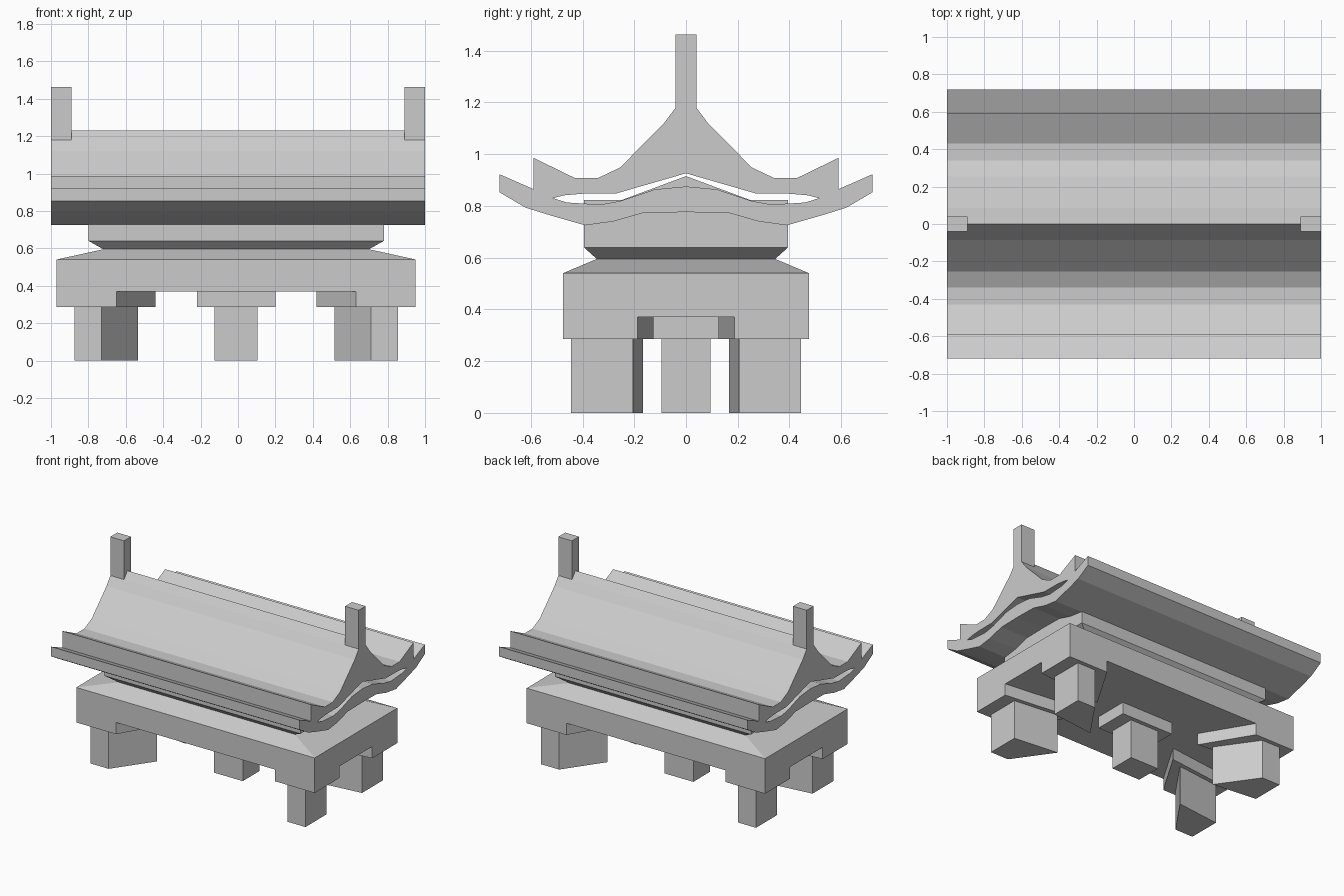
import bpy, bmesh

if "Cube" in bpy.data.objects:
    bpy.data.objects.remove(bpy.data.objects["Cube"])

CX = -0.01  # the base sits very slightly off the roof centre


def finish(bm, name):
    bmesh.ops.recalc_face_normals(bm, faces=bm.faces)
    mesh = bpy.data.meshes.new(name)
    bm.to_mesh(mesh)
    bm.free()
    ob = bpy.data.objects.new(name, mesh)
    bpy.context.collection.objects.link(ob)
    return ob


def prism(name, pts, vec):
    """Extrude a flat polygon of 3D points along vec."""
    bm = bmesh.new()
    face = bm.faces.new([bm.verts.new(p) for p in pts])
    ext = bmesh.ops.extrude_face_region(bm, geom=[face], use_keep_orig=True)
    bmesh.ops.translate(bm, vec=vec, verts=[v for v in ext["geom"]
                                            if isinstance(v, bmesh.types.BMVert)])
    return finish(bm, name)


def box(name, x0, x1, y0, y1, z0, z1):
    return prism(name, [(x0, y0, z0), (x1, y0, z0), (x1, y1, z0), (x0, y1, z0)],
                 (0, 0, z1 - z0))


def stack(name, levels):
    """Rectangular loft: each level is (half x, half y, z)."""
    bm = bmesh.new()
    rings = [[bm.verts.new((CX + sx * hx, sy * hy, z))
              for sx, sy in ((-1, -1), (1, -1), (1, 1), (-1, 1))]
             for hx, hy, z in levels]
    for a, b in zip(rings, rings[1:]):
        for i in range(4):
            j = (i + 1) % 4
            bm.faces.new((a[i], a[j], b[j], b[i]))
    bm.faces.new(rings[0])
    bm.faces.new(rings[-1])
    return finish(bm, name)


# Roof: half section (y, z) with the long slot, extruded and mirrored
outer = [(0, 1.23), (.04, 1.18), (.085, 1.12), (.255, .948), (.34, .908),
         (.43, .908), (.59, .986), (.59, .865), (.72, .922), (.72, .852),
         (.62, .793), (.53, .765), (.39, .725), (.28, .74), (.165, .773), (0, .776)]
slot = [(0, .875), (.12, .864), (.25, .82), (.33, .805), (.46, .813), (.515, .83),
        (.47, .841), (.40, .847), (.27, .848), (0, .926)]
roof = prism("roof", [(-1, y, z) for y, z in outer + slot], (2, 0, 0))
bm = bmesh.new()
bm.from_mesh(roof.data)
bmesh.ops.delete(bm, geom=[f for f in bm.faces if all(abs(v.co.y) < 1e-5 for v in f.verts)],
                 context='FACES')
bm.to_mesh(roof.data)
bm.free()
mirror = roof.modifiers.new("mirror", 'MIRROR')
mirror.use_axis = (False, True, False)

# Ridge end posts
box("ridge_post_left", -1, -.89, -.04, .04, 1.18, 1.462)
box("ridge_post_right", .89, 1, -.04, .04, 1.18, 1.462)

# Body under the roof, with its low gable
gable = [(.395, .64), (.395, .822), (.25, .822), (0, .915)]
section = gable + [(-y, z) for y, z in reversed(gable[:-1])]
prism("body", [(CX - .79, y, z) for y, z in section], (1.58, 0, 0))

# Flared base and narrow waist
stack("base", [(.96, .475, .37), (.96, .475, .54), (.71, .345, .595), (.79, .395, .64)])

# Central foot with its bracket
box("centre_bracket", CX - .21, CX + .21, -.125, .125, .285, .37)
box("centre_foot", CX - .115, CX + .115, -.095, .095, 0, .285)

# Four kite-shaped corner feet and brackets
bracket = [(.96, .475), (.64, .475), (.43, .125), (.96, .187)]
foot = [(.865, .445), (.72, .445), (.525, .167), (.865, .205)]
for sx, side in ((-1, "left"), (1, "right")):
    for sy, end in ((-1, "front"), (1, "back")):
        for part, kite, z0, z1 in (("bracket", bracket, .285, .37), ("foot", foot, 0, .285)):
            prism(f"{end}_{side}_{part}",
                  [(CX + sx * x, sy * y, z0) for x, y in kite], (0, 0, z1 - z0))
